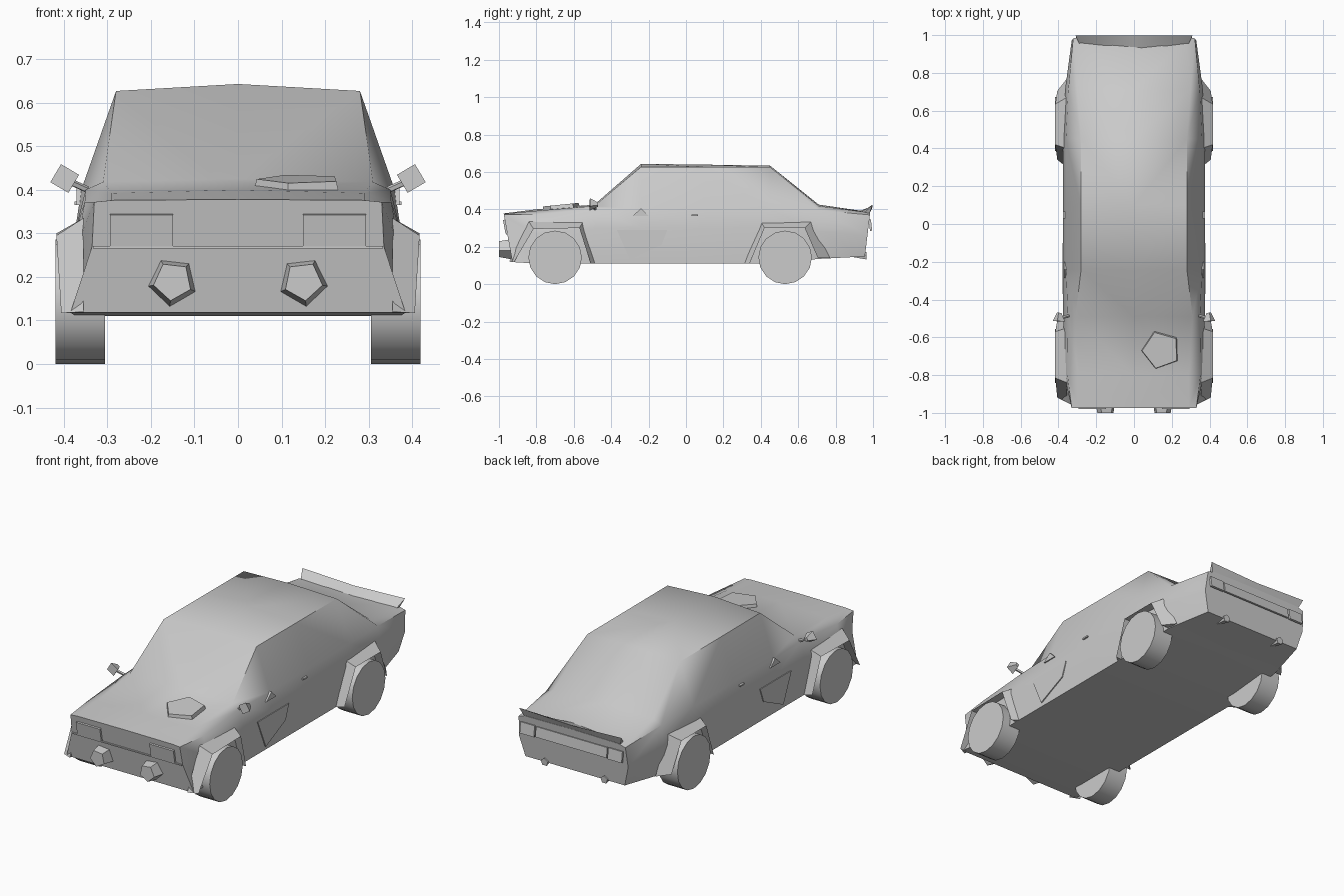
import bpy, bmesh, math
from mathutils import Vector, Matrix

cube = bpy.data.objects.get("Cube")
if cube:
    bpy.data.objects.remove(cube, do_unlink=True)

grey = bpy.data.materials.new("plain_grey")
grey.use_nodes = True
GREY = (0.6, 0.6, 0.6, 1)
grey.diffuse_color = GREY
grey.node_tree.nodes["Principled BSDF"].inputs["Base Color"].default_value = GREY


def finish(name, bm, mirror=False, smooth=40):
    """Turn a bmesh into a named object, optionally mirrored across the centre."""
    bmesh.ops.recalc_face_normals(bm, faces=bm.faces)
    mesh = bpy.data.meshes.new(name)
    bm.to_mesh(mesh)
    bm.free()
    mesh.materials.append(grey)
    obj = bpy.data.objects.new(name, mesh)
    bpy.context.collection.objects.link(obj)
    bpy.ops.object.select_all(action="DESELECT")
    obj.select_set(True)
    bpy.context.view_layer.objects.active = obj
    if mirror:
        mod = obj.modifiers.new("Mirror", "MIRROR")
        mod.use_clip = True
        bpy.ops.object.modifier_apply(modifier=mod.name)
    if smooth:
        bpy.ops.object.shade_smooth_by_angle(angle=math.radians(smooth))
    return obj


def loft(name, rings, closed, caps, **opts):
    """Skin a list of equal-length point rings."""
    bm = bmesh.new()
    rows = [[bm.verts.new(p) for p in ring] for ring in rings]
    n = len(rows[0])
    for a, b in zip(rows, rows[1:]):
        for i in range(n if closed else n - 1):
            j = (i + 1) % n
            bm.faces.new((a[i], a[j], b[j], b[i]))
    if caps:
        bm.faces.new(rows[0])
        bm.faces.new(rows[-1])
    return finish(name, bm, **opts)


def box(name, centre, size, mirror=False, tilt=0):
    bm = bmesh.new()
    bmesh.ops.create_cube(bm, size=1)
    bmesh.ops.scale(bm, vec=size, verts=bm.verts)
    bmesh.ops.transform(bm, matrix=Matrix.Translation(centre)
                        @ Matrix.Rotation(tilt, 4, "X"), verts=bm.verts)
    return finish(name, bm, mirror)


def rod(name, start, end, r1, r2, sides, mirror=False, spin=0, smooth=40):
    """Cylinder or cone between two points."""
    a, b = Vector(start), Vector(end)
    turn = (b - a).to_track_quat("Z", "Y").to_matrix().to_4x4()
    bm = bmesh.new()
    bmesh.ops.create_cone(bm, cap_ends=True, segments=sides, radius1=r1,
                          radius2=r2, depth=(b - a).length)
    bmesh.ops.transform(bm, matrix=Matrix.Translation((a + b) / 2) @ turn
                        @ Matrix.Rotation(spin, 4, "Z"), verts=bm.verts)
    return finish(name, bm, mirror, smooth)


# Body shell: y, lean, centre height, then top edge, belt, flank and sill (x, z)
stations = [
    (-.975, .18, .378, (.29, .376), (.33, .372), (.335, .27), (.385, .118)),
    (-.8, 0, .4, (.29, .392), (.352, .372), (.37, .27), (.372, .11)),
    (-.49, 0, .425, (.31, .418), (.35, .4), (.375, .3), (.372, .11)),
    (-.24, 0, .643, (.28, .627), (.36, .4), (.375, .3), (.372, .11)),
    (.1, 0, .639, (.28, .626), (.36, .4), (.375, .3), (.372, .11)),
    (.45, 0, .633, (.28, .625), (.36, .4), (.375, .3), (.372, .11)),
    (.71, 0, .425, (.3, .418), (.348, .395), (.365, .28), (.362, .135)),
    (.985, -.12, .385, (.28, .382), (.322, .37), (.33, .26), (.3, .148)),
]
rings = []
for y, lean, top, *side in stations:
    outline = [(0, top)] + side + [(0, side[-1][1]), (0, side[-2][1])]
    ring = [(x, y + lean * (top - z), z) for x, z in outline]
    rings.append(ring)
bm = bmesh.new()
rows = [[bm.verts.new(p) for p in r[:6]] for r in rings]
for a, b in zip(rows, rows[1:]):
    for i in range(5):
        bm.faces.new((a[i], a[i + 1], b[i + 1], b[i]))
for row, ring in ((rows[0], rings[0]), (rows[-1], rings[-1])):
    mid = bm.verts.new(ring[6])
    bm.faces.new(row[:4] + [mid])
    bm.faces.new([mid, row[3], row[4], row[5]])
finish("body_shell", bm, mirror=True, smooth=62)

# Flared wheel arches: root line on the body and lip line standing out
arches = {
    "front": ([(-.945, .12), (-.84, .335), (-.55, .335), (-.475, .11)],
              [(-.92, .117), (-.815, .295), (-.57, .3), (-.51, .11)]),
    "rear": ([(.3, .11), (.4, .335), (.67, .335), (.77, .14)],
             [(.34, .11), (.42, .3), (.635, .3), (.705, .14)]),
}
for end, (root, lip) in arches.items():
    strips = []
    for i, ((ry, rz), (ly, lz)) in enumerate(zip(root, lip)):
        out = .417 if i in (1, 2) else .406
        strips.append([(.355, ry, rz), (out, ly, lz), (.355, ly, lz)])
    loft(end + "_wheel_arch", strips, True, True, mirror=True, smooth=50)

# Wheels
for end, y in (("front", -.7), ("rear", .53)):
    rod(end + "_wheels", (.305, y, .143), (.419, y, .143), .143, .143, 16, True)

# Head lamps and fog lamps
box("head_lamps", (.222, -.962, .308), (.145, .02, .074), True, tilt=.18)
rod("fog_lamps", (.15, -.91, .19), (.15, -1, .19), .062, .045, 5, True, spin=2.0, smooth=0)

# Grille lip under the lamps
box("grille_lip", (0, -.953, .268), (.665, .02, .006))

# Bonnet scoop
rod("bonnet_scoop", (.143, -.665, .395), (.143, -.668, .425), .108, .1, 5, spin=.35, smooth=0)

# Wing mirrors
rod("mirror_stalks", (.345, -.485, .4), (.39, -.5, .42), .008, .008, 5, True)
rod("mirror_heads", (.398, -.515, .426), (.396, -.47, .425), .034, .012, 4, True,
    spin=.25, smooth=0)


def side_panel(name, outline, inner, outer):
    rings = [[(x, y, z) for y, z in outline] for x in (inner, outer)]
    loft(name, rings, True, True, mirror=True, smooth=0)


# Side scoops, window corner triangles and door handles
side_panel("side_scoops", [(-.37, .29), (-.1, .29), (-.13, .21), (-.3, .13)], .37, .379)
side_panel("corner_triangles", [(-.285, .365), (-.24, .405), (-.2, .365)], .35, .371)
side_panel("door_handles", [(.03, .373), (.065, .373), (.065, .365), (.03, .365)], .35, .375)

# Rear lip spoiler, swept forward at the centre
spoiler = []
for x in (-1, -.5, 0, .5, 1):
    bow = 1 - abs(x)
    spoiler.append([(.29 * x, .955 - .045 * bow, .383), (.31 * x, .998, .425 - .012 * bow),
                    (.29 * x, .982, .38)])
loft("rear_spoiler", spoiler, True, True)

# Tail lamps, number plate panel and exhaust tips
box("tail_lamps", (.265, .986, .315), (.085, .012, .06), True, tilt=.12)
box("rear_panel", (0, .985, .315), (.43, .01, .055), tilt=.12)
rod("exhaust_tips", (.18, .89, .155), (.18, .965, .15), .012, .022, 5, True)
